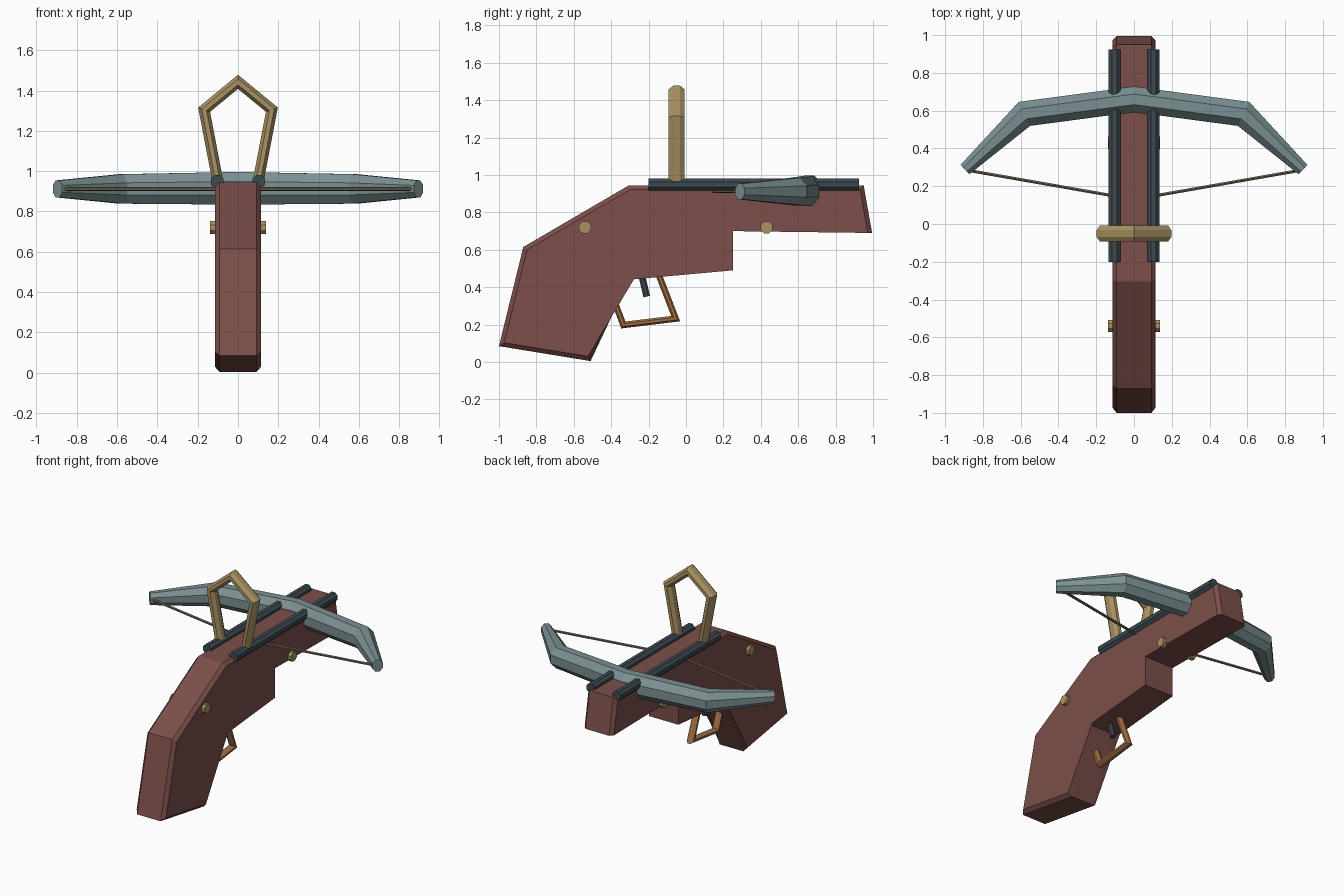
import bpy, bmesh, math
from mathutils import Vector

cube = bpy.data.objects.get("Cube")
if cube:
    bpy.data.objects.remove(cube, do_unlink=True)


def material(name, color):
    m = bpy.data.materials.new(name)
    m.use_nodes = True
    rgba = (*color, 1)
    m.diffuse_color = rgba
    m.node_tree.nodes["Principled BSDF"].inputs["Base Color"].default_value = rgba
    return m


WOOD = material("red brown wood", (0.20, 0.078, 0.067))
STEEL = material("blue grey steel", (0.20, 0.28, 0.29))
IRON = material("dark iron", (0.045, 0.067, 0.08))
BRASS = material("pale brass", (0.40, 0.29, 0.125))
COPPER = material("copper", (0.36, 0.16, 0.06))
CORD = material("cord", (0.17, 0.14, 0.10))


def finish(name, bm, mat):
    bmesh.ops.recalc_face_normals(bm, faces=bm.faces)
    mesh = bpy.data.meshes.new(name)
    bm.to_mesh(mesh)
    bm.free()
    mesh.materials.append(mat)
    obj = bpy.data.objects.new(name, mesh)
    bpy.context.collection.objects.link(obj)
    return obj


def sweep(name, path, normal, sizes, mat, sides=8):
    """Mitred bar along a flat path; sizes are half extents (in plane, along normal)."""
    pts = [Vector(p) for p in path]
    normal = Vector(normal)
    if not isinstance(sizes, list):
        sizes = [sizes] * len(pts)
    bm = bmesh.new()
    rings = []
    grow = 1 / math.cos(math.pi / sides)
    for i, p in enumerate(pts):
        before = (p - pts[i - 1]).normalized() if i else None
        after = (pts[i + 1] - p).normalized() if i < len(pts) - 1 else None
        before, after = before or after, after or before
        tangent = (before + after).normalized()
        across = normal.cross(tangent) / tangent.dot(after)
        a, b = sizes[i]
        ring = []
        for k in range(sides):
            t = math.tau * (k + 0.5) / sides
            ring.append(bm.verts.new(p + grow * (across * a * math.cos(t)
                                                 + normal * b * math.sin(t))))
        rings.append(ring)
    for r, s in zip(rings, rings[1:]):
        for k in range(sides):
            j = (k + 1) % sides
            bm.faces.new((r[k], r[j], s[j], s[k]))
    bm.faces.new(rings[0])
    bm.faces.new(rings[-1])
    return finish(name, bm, mat)


# Stock: extruded side profile, chamfered except along the forward underside
profile = [(-0.305, 0.44), (-0.51, 0.005), (-1, 0.085), (-0.87, 0.615),
           (-0.305, 0.945), (0.95, 0.945), (0.995, 0.69), (0.25, 0.70), (0.25, 0.49)]
bm = bmesh.new()
sides = [[bm.verts.new((x, y, z)) for y, z in profile] for x in (-0.115, 0.115)]
count = len(profile)
for i in range(count):
    j = (i + 1) % count
    bm.faces.new((sides[0][i], sides[0][j], sides[1][j], sides[1][i]))
for side in sides:
    bm.faces.new(side)
rim = [bm.edges.get((s[i], s[i + 1])) for s in sides for i in range(6)]
bmesh.ops.bevel(bm, geom=rim, offset=0.023, offset_type='OFFSET',
                segments=1, affect='EDGES')
finish("stock", bm, WOOD)

# Bow limbs in one tapered sweep
half = [(0.58, 0.583, 0.912), (0.895, 0.288, 0.912)]
limb = [(-x, y, z) for x, y, z in reversed(half)] + [(0, 0.66, 0.915)] + half
tip, bend, mid = (0.034, 0.042), (0.067, 0.073), (0.067, 0.081)
sweep("bow", limb, (0, 0, 1), [tip, bend, mid, bend, tip], STEEL)

# Bowstring
sweep("bowstring", [(-0.885, 0.285, 0.912), (0, 0.13, 0.912), (0.885, 0.285, 0.912)],
      (0, 0, 1), (0.008, 0.008), CORD, 6)

# Paired rails, and studs on both sides of the stock
for label, s in (("left", 1), ("right", -1)):
    sweep(label + "_rail", [(s * 0.103, -0.2, 0.948), (s * 0.103, 0.925, 0.948)],
          (0, 0, 1), (0.032, 0.032), IRON)
    for place, y in (("rear", -0.54), ("front", 0.43)):
        sweep(f"{label}_{place}_stud", [(s * 0.1, y, 0.72), (s * 0.138, y, 0.72)],
              (0, 0, 1), (0.032, 0.032), BRASS)

# Raised sight frame
sweep("sight_frame", [(-0.1, -0.05, 0.95), (-0.168, -0.05, 1.305), (0, -0.05, 1.443),
                      (0.168, -0.05, 1.305), (0.1, -0.05, 0.95)],
      (0, 1, 0), (0.027, 0.043), BRASS)

# Trigger and its guard
sweep("trigger", [(0, -0.245, 0.5), (0, -0.21, 0.35)], (1, 0, 0), (0.018, 0.018), IRON)
sweep("trigger_guard", [(0, -0.40, 0.37), (0, -0.335, 0.198), (0, -0.055, 0.232),
                        (0, -0.155, 0.49)],
      (1, 0, 0), (0.017, 0.025), COPPER)
